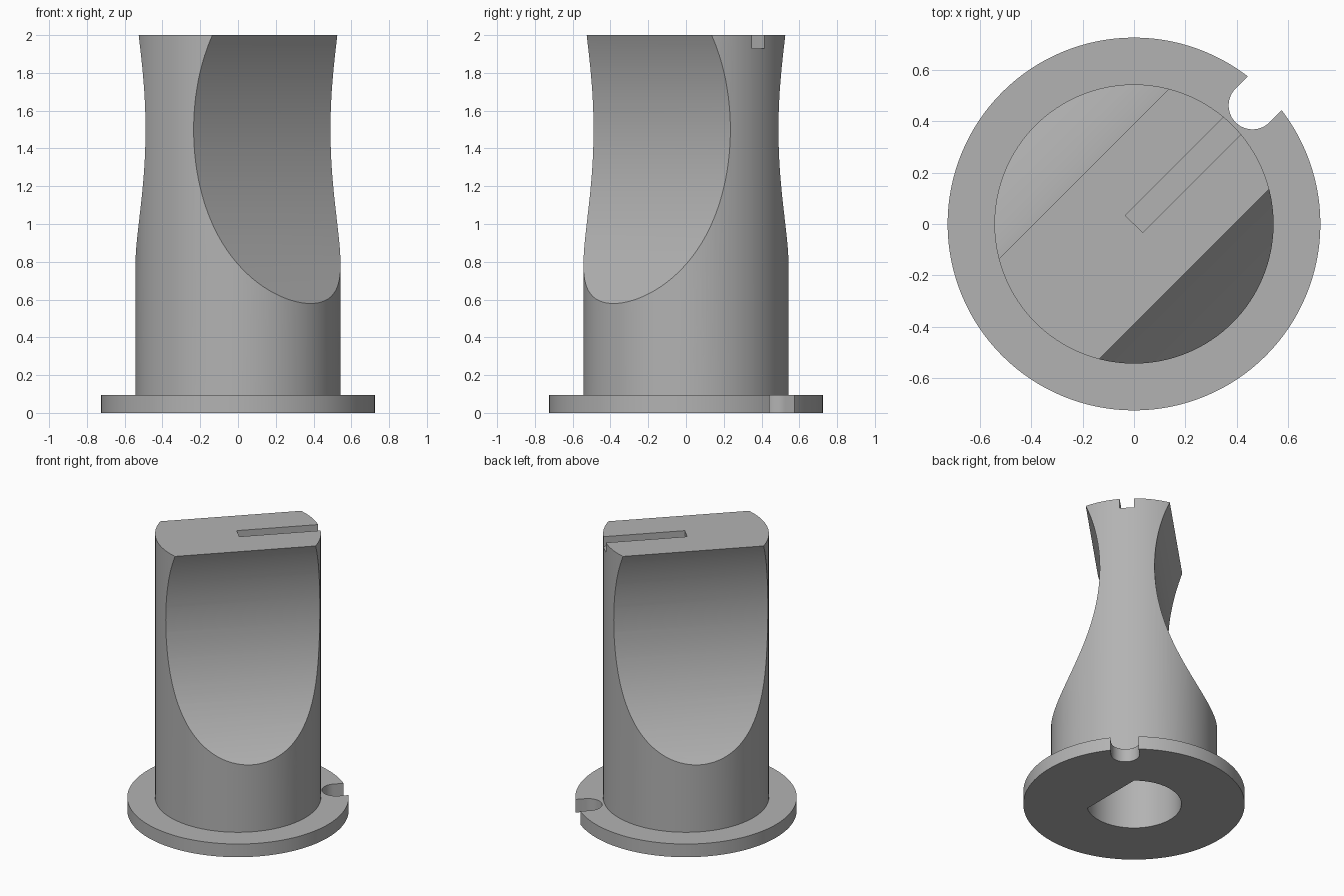
import bpy, bmesh, math
from mathutils import Matrix

if "Cube" in bpy.data.objects:
    bpy.data.objects.remove(bpy.data.objects["Cube"])

DIAG = Matrix.Rotation(math.radians(45), 4, 'Z')   # local x -> (1,1) direction

grey = bpy.data.materials.new("mid grey")
grey.diffuse_color = (0.45, 0.45, 0.45, 1)
grey.use_nodes = True
grey.node_tree.nodes["Principled BSDF"].inputs["Base Color"].default_value = grey.diffuse_color


def arc(cx, cy, r, a0, a1, n):
    """Points on an arc, angles in degrees."""
    return [(cx + r * math.cos(math.radians(a0 + (a1 - a0) * i / n)),
             cy + r * math.sin(math.radians(a0 + (a1 - a0) * i / n))) for i in range(n + 1)]


def circle(cx, cy, r, n=128):
    return arc(cx, cy, r, 0, 360, n)[:-1]


def prism(name, outline, z0, z1, matrix=Matrix()):
    """Extrude a 2D outline from z0 to z1, then place it with a matrix."""
    bm = bmesh.new()
    base = bm.faces.new([bm.verts.new((x, y, z0)) for x, y in outline])
    ext = bmesh.ops.extrude_face_region(bm, geom=[base])
    top = [v for v in ext['geom'] if isinstance(v, bmesh.types.BMVert)]
    bmesh.ops.translate(bm, verts=top, vec=(0, 0, z1 - z0))
    bm.transform(matrix)
    bmesh.ops.recalc_face_normals(bm, faces=bm.faces)
    me = bpy.data.meshes.new(name)
    bm.to_mesh(me)
    bm.free()
    me.materials.append(grey)
    ob = bpy.data.objects.new(name, me)
    bpy.context.collection.objects.link(ob)
    return ob


def boolean(target, tool, operation):
    bpy.context.view_layer.objects.active = target
    mod = target.modifiers.new("bool", 'BOOLEAN')
    mod.operation, mod.solver, mod.object = operation, 'EXACT', tool
    bpy.ops.object.modifier_apply(modifier=mod.name)
    bpy.data.objects.remove(tool)


# Shaft and base flange
knob = prism("knob", circle(0, 0, 0.543), 0.03, 2.0)
boolean(knob, prism("flange", circle(0, 0, 0.725), 0, 0.095), 'UNION')

# Two concave finger scoops: large cylinders lying along the diagonal
lying = DIAG @ Matrix.Rotation(math.radians(90), 4, 'Y')   # outline x -> -z, y -> across
for side in (-1, 1):
    boolean(knob, prism("scoop_cutter", circle(-1.5, side * 1.53, 1.35, 192), -1, 1, lying), 'DIFFERENCE')

# Pointer slot on the top
boolean(knob, prism("pointer_slot_cutter", [(0, -0.047), (0.8, -0.047), (0.8, 0.047), (0, 0.047)],
                    1.93, 2.1, DIAG), 'DIFFERENCE')

# Round-ended notch in the flange
notch = [(0.9, 0.093)] + arc(0.652, 0, 0.093, 90, 270, 24) + [(0.9, -0.093)]
boolean(knob, prism("notch_cutter", notch, -0.1, 0.2, DIAG), 'DIFFERENCE')

# D-shaped shaft bore, flat towards +x
boolean(knob, prism("bore_cutter", arc(0, 0, 0.31, 50, 310, 64), -0.1, 0.8), 'DIFFERENCE')

# Set-screw hole from the right side into the bore
to_x = Matrix.Translation((0, 0, 0.367)) @ Matrix.Rotation(math.radians(90), 4, 'Y')
boolean(knob, prism("screw_hole_cutter", circle(0, 0, 0.11, 48), 0, 0.7, to_x), 'DIFFERENCE')

# Smooth shading with sharp edges kept
bpy.ops.object.select_all(action='DESELECT')
knob.select_set(True)
bpy.context.view_layer.objects.active = knob
bpy.ops.object.shade_smooth_by_angle(angle=math.radians(25))
